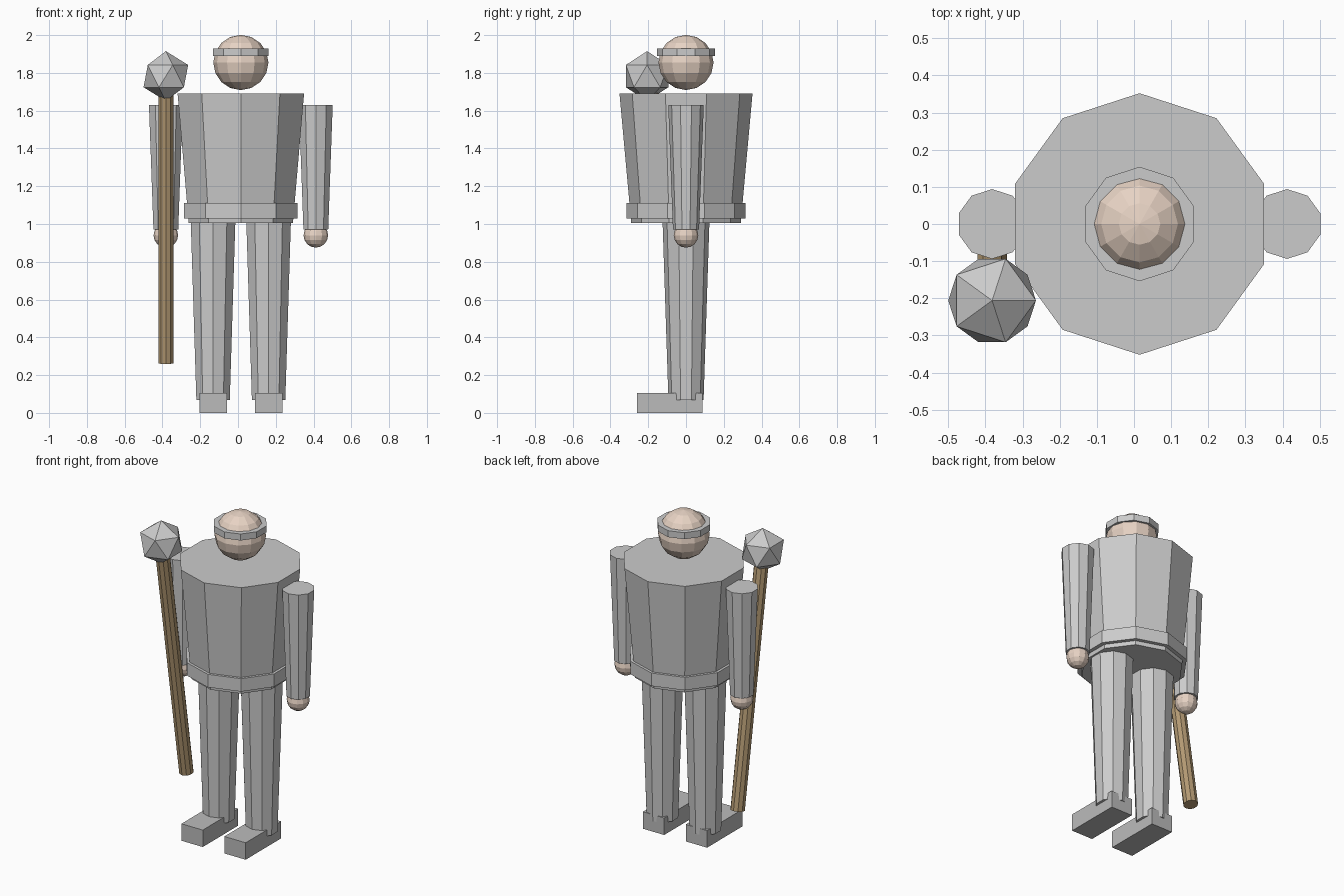
import bpy, math
from mathutils import Vector

if "Cube" in bpy.data.objects:
    bpy.data.objects.remove(bpy.data.objects["Cube"])

CX = 0.015  # body axis


def material(name, rgb):
    m = bpy.data.materials.new(name)
    m.diffuse_color = (*rgb, 1)
    m.use_nodes = True
    m.node_tree.nodes["Principled BSDF"].inputs["Base Color"].default_value = m.diffuse_color
    return m


SKIN = material("skin", (0.80, 0.65, 0.55))
WOOD = material("wood", (0.45, 0.32, 0.17))
DARK = material("dark_grey", (0.50, 0.50, 0.50))


def finish(name, mat=None):
    ob = bpy.context.object
    ob.name = name
    if mat:
        ob.data.materials.append(mat)
    return ob


def taper(name, x, z0, z1, r0, r1, mat=None):
    """Upright ten-sided frustum with corners on the front and back."""
    bpy.ops.mesh.primitive_cone_add(vertices=10, radius1=r0, radius2=r1,
                                    depth=z1 - z0, location=(x, 0, (z0 + z1) / 2))
    return finish(name, mat)


def ball(name, x, z, r, mat, segments=12, rings=8):
    bpy.ops.mesh.primitive_uv_sphere_add(segments=segments, ring_count=rings,
                                         radius=r, location=(x, 0, z))
    return finish(name, mat)


# Torso, belt, head and headband
taper("torso", CX, 1.005, 1.69, 0.29, 0.352)
taper("belt", CX, 1.03, 1.11, 0.316, 0.316)
ball("head", CX, 1.855, 0.146, SKIN)
taper("headband", CX, 1.89, 1.93, 0.154, 0.154)

# Limbs on both sides
for side, s in (("left", -1), ("right", 1)):
    taper(side + "_arm", CX + s * 0.397, 0.97, 1.63, 0.069, 0.094)
    ball(side + "_hand", CX + s * 0.397, 0.94, 0.065, SKIN)
    taper(side + "_leg", CX + s * 0.147, 0.067, 1.01, 0.093, 0.124)
    bpy.ops.mesh.primitive_cube_add(size=1, location=(CX + s * 0.147, -0.087, 0.0525))
    bpy.context.object.scale = (0.146, 0.347, 0.105)
    finish(side + "_foot", DARK)

# Mace: leaning shaft with a faceted head
low, high = Vector((-0.382, 0.04, 0.265)), Vector((-0.382, -0.205, 1.78))
axis = high - low
bpy.ops.mesh.primitive_cylinder_add(vertices=10, radius=0.042, depth=axis.length,
                                    location=(low + high) / 2)
bpy.context.object.rotation_euler = (math.atan2(-axis.y, axis.z), 0, 0)
finish("mace_shaft", WOOD)
bpy.ops.mesh.primitive_ico_sphere_add(subdivisions=1, radius=0.132,
                                      location=(-0.382, -0.206, 1.783))
finish("mace_head")
